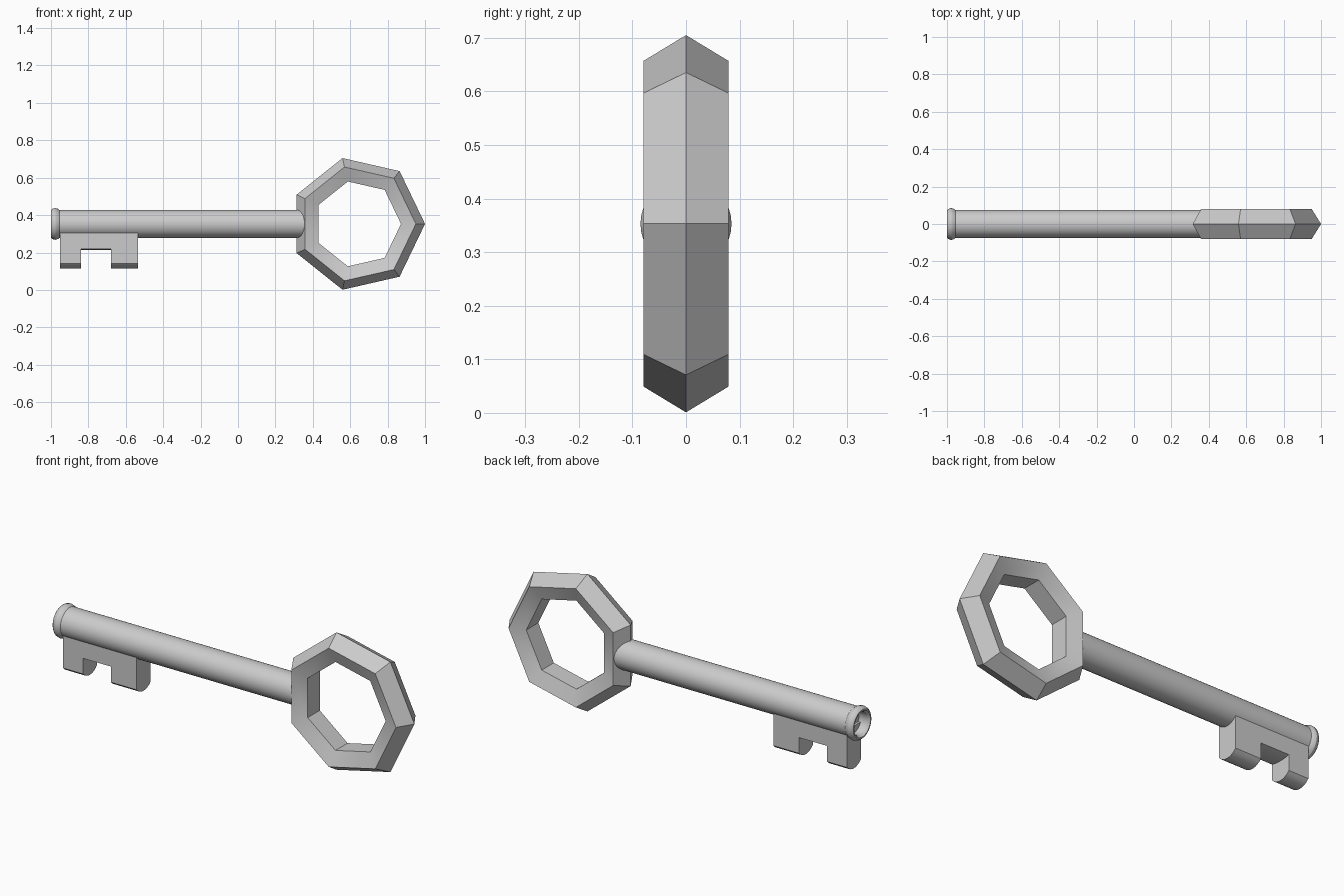
import bpy, bmesh, math

if "Cube" in bpy.data.objects:
    bpy.data.objects.remove(bpy.data.objects["Cube"])

AXIS_Z = 0.353      # height of the shaft axis
SHAFT_R = 0.075


def finish(bm, name):
    """Turn a bmesh into a smooth-by-angle object."""
    bmesh.ops.remove_doubles(bm, verts=bm.verts, dist=1e-5)
    bmesh.ops.recalc_face_normals(bm, faces=bm.faces)
    mesh = bpy.data.meshes.new(name)
    bm.to_mesh(mesh)
    bm.free()
    obj = bpy.data.objects.new(name, mesh)
    bpy.context.collection.objects.link(obj)
    smooth(obj)
    return obj


def smooth(obj):
    bpy.ops.object.select_all(action='DESELECT')
    obj.select_set(True)
    bpy.context.view_layer.objects.active = obj
    bpy.ops.object.shade_smooth_by_angle(angle=math.radians(30))


# Bow: seven-sided ring with a pentagonal section, ridge outwards
bpy.ops.mesh.primitive_torus_add(major_segments=7, minor_segments=5,
                                 major_radius=0.290, minor_radius=0.071)
bow = bpy.context.object
bow.name = "bow"
bow.scale.z = 0.083 / 0.071
bow.rotation_euler.x = math.pi / 2
bow.location = (1 - 0.361, 0, AXIS_Z)
bpy.ops.object.transform_apply(location=True, rotation=True, scale=True)
smooth(bow)

# Shaft: turned profile (x, radius) with a rounded collar and hollow tip
profile = [(-0.94, 0), (-0.94, 0.058), (-0.988, 0.058), (-1.0, 0.066),
           (-1.0, 0.073), (-0.992, 0.081), (-0.977, 0.085), (-0.963, 0.081),
           (-0.955, SHAFT_R), (0.37, SHAFT_R), (0.37, 0)]
bm = bmesh.new()
verts = [bm.verts.new((x, 0, AXIS_Z + r)) for x, r in profile]
edges = [bm.edges.new(pair) for pair in zip(verts, verts[1:])]
bmesh.ops.spin(bm, geom=verts + edges, cent=(0, 0, AXIS_Z), axis=(1, 0, 0),
               angle=2 * math.pi, steps=32)
finish(bm, "shaft")

# Bit: notched outline (x, z, belly) lofted across the thickness;
# belly is how strongly the lower edges follow the shaft's curve
outline = [(-0.952, 0.33, 0), (-0.952, 0.14, 1), (-0.84, 0.14, 1),
           (-0.84, 0.22, 0.25), (-0.68, 0.22, 0.25), (-0.68, 0.14, 1),
           (-0.535, 0.14, 1), (-0.535, 0.33, 0)]
HALF, STEPS = 0.057, 10
base = math.sqrt(SHAFT_R ** 2 - HALF ** 2)
bm = bmesh.new()
rows = []
for i in range(STEPS + 1):
    y = HALF * (2 * i / STEPS - 1)
    drop = math.sqrt(SHAFT_R ** 2 - y ** 2) - base
    rows.append([bm.verts.new((x, y, z - k * drop)) for x, z, k in outline])
n = len(outline)
for a, b in zip(rows, rows[1:]):
    for j in range(n):
        k = (j + 1) % n
        bm.faces.new((a[j], a[k], b[k], b[j]))
bm.faces.new(rows[0])
bm.faces.new(rows[-1])
finish(bm, "bit")
